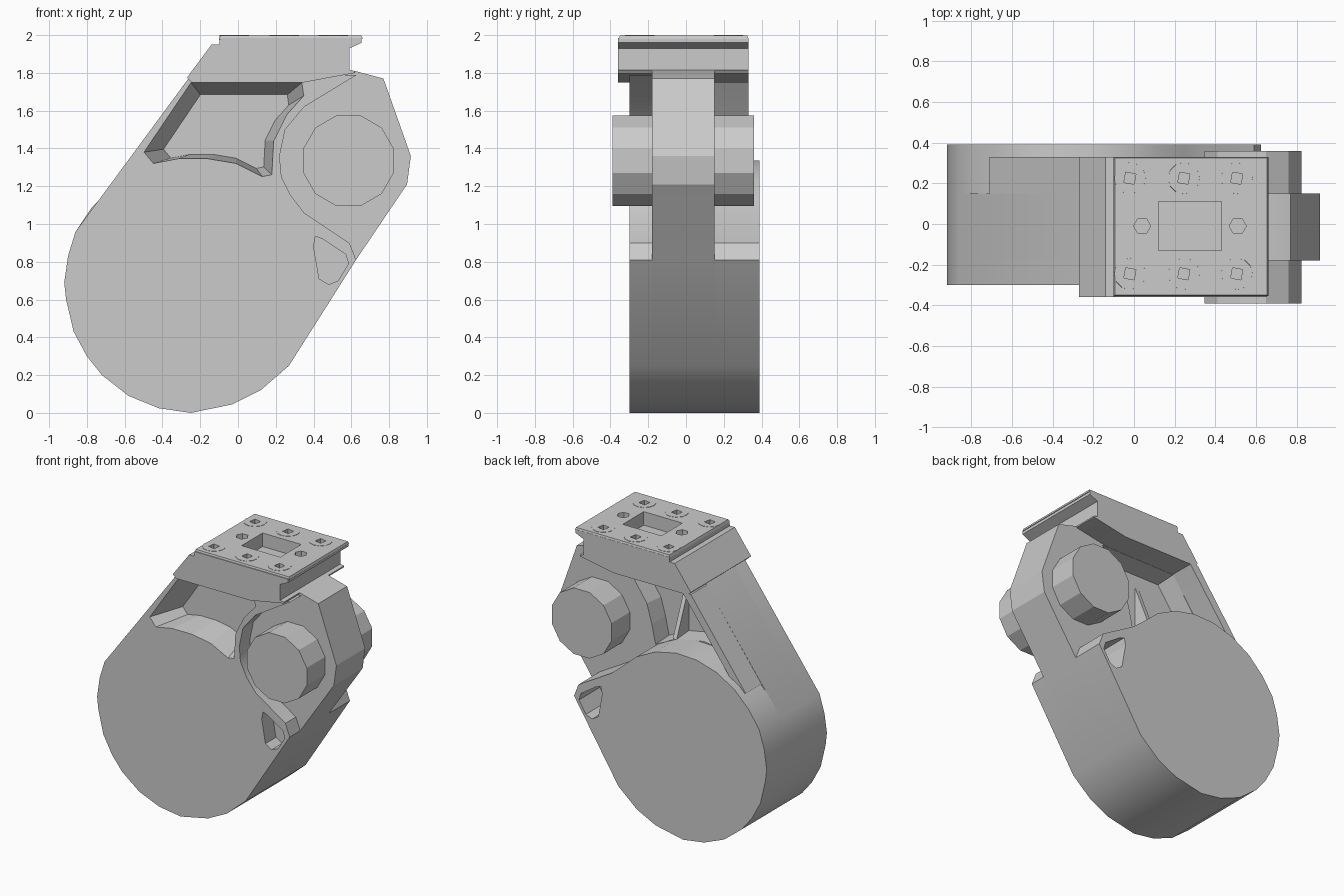
import bpy, bmesh
from math import sin, cos, pi, radians
from mathutils import Vector

if "Cube" in bpy.data.objects:
    bpy.data.objects.remove(bpy.data.objects["Cube"])


def finish(name, bm, smooth=True):
    bmesh.ops.recalc_face_normals(bm, faces=bm.faces)
    me = bpy.data.meshes.new(name)
    bm.to_mesh(me)
    bm.free()
    ob = bpy.data.objects.new(name, me)
    bpy.context.collection.objects.link(ob)
    bpy.ops.object.select_all(action='DESELECT')
    ob.select_set(True)
    bpy.context.view_layer.objects.active = ob
    if smooth:
        bpy.ops.object.shade_smooth_by_angle(angle=radians(24))
    return ob


def prism(name, pts, a, b, axis='Y', end_scale=1.0, smooth=True):
    """Extrude a profile from a to b; the b end may be scaled about its middle."""
    bm = bmesh.new()
    mid = sum((Vector(p) for p in pts), Vector((0, 0))) / len(pts)
    rings = []
    for d, s in ((a, 1.0), (b, end_scale)):
        ring = []
        for p in pts:
            u, v = mid + (Vector(p) - mid) * s
            ring.append(bm.verts.new((u, d, v) if axis == 'Y' else (u, v, d)))
        rings.append(ring)
        bm.faces.new(ring)
    n = len(pts)
    for i in range(n):
        j = (i + 1) % n
        bm.faces.new((rings[0][i], rings[0][j], rings[1][j], rings[1][i]))
    return finish(name, bm, smooth)


def arc(cx, cy, r, a0, a1, n):
    return [(cx + r * cos(radians(a0 + (a1 - a0) * i / n)),
             cy + r * sin(radians(a0 + (a1 - a0) * i / n))) for i in range(n + 1)]


def ngon(cx, cy, r, n, turn=0.0):
    return arc(cx, cy, r, turn, turn + 360, n)[:-1]


def rect(x0, x1, y0, y1):
    return [(x0, y0), (x1, y0), (x1, y1), (x0, y1)]


def cut(targets, cutter):
    for ob in targets:
        bpy.context.view_layer.objects.active = ob
        m = ob.modifiers.new("cut", 'BOOLEAN')
        m.operation, m.solver, m.object = 'DIFFERENCE', 'EXACT', cutter
        # keep the cut ahead of any smoothing modifier
        ob.modifiers.move(len(ob.modifiers) - 1, 0)
        bpy.ops.object.modifier_apply(modifier=m.name)
    bpy.data.objects.remove(cutter, do_unlink=True)


# Shared outline of the lower rounded end, from left tangent to right corner
lower = [(-0.86, 0.96), (-0.90, 0.83), (-0.92, 0.69), (-0.91, 0.60), (-0.87, 0.43),
         (-0.80, 0.30), (-0.72, 0.20), (-0.58, 0.09), (-0.42, 0.025), (-0.25, 0.0),
         (-0.03, 0.045), (0.12, 0.12), (0.27, 0.25), (0.625, 0.81)]
relief = [(0.59, 0.90), (0.35, 1.06), (0.28, 1.15), (0.23, 1.25), (0.22, 1.36),
          (0.25, 1.50), (0.35, 1.62), (0.63, 1.79)]

# Central plate carrying the pin
core = prism("core_plate", [(-0.255, 1.78)] + lower +
             [(0.895, 1.21), (0.915, 1.36), (0.77, 1.77), (0.62, 1.81), (-0.23, 1.81)],
             -0.18, 0.15)

# Front cheek with a curved relief round the pin
front = prism("front_cheek", [(-0.255, 1.78)] + lower + relief + [(-0.25, 1.785)],
              -0.30, -0.18)

# Rear cheek: round top edge below an open pocket
rear = prism("rear_cheek", lower + [(0.59, 0.90), (0.33, 1.05)] +
             arc(-0.25, 0.67, 0.67, 42, 142, 7), 0.15, 0.39)

# Sloping side wall behind the rear pocket
prism("rear_side_wall", [(-0.71, 1.16), (-0.27, 1.76), (-0.20, 1.76),
                         (-0.57, 1.26), (-0.62, 1.15)], 0.15, 0.33)

# Front scooped pocket
scoop = [(-0.25, 1.75), (0.34, 1.75), (0.35, 1.68), (0.26, 1.58), (0.19, 1.44),
         (0.18, 1.26), (0.13, 1.25), (-0.01, 1.32), (-0.16, 1.345), (-0.32, 1.345),
         (-0.45, 1.32), (-0.50, 1.38)]
cut([front, core], prism("scoop_cutter", scoop, -0.305, -0.07, end_scale=0.78, smooth=False))

# Rear pocket in the central plate
back_pocket = [(-0.56, 1.265), (-0.40, 1.325), (-0.25, 1.345), (-0.02, 1.30), (0.14, 1.22),
               (0.17, 1.36), (0.21, 1.50), (0.32, 1.66), (0.40, 1.75), (-0.21, 1.75)]
cut([core], prism("pocket_cutter", back_pocket, 0.16, 0.01, end_scale=0.93, smooth=False))

# Thin rib inside the rear pocket
bm = bmesh.new()
tri = [[bm.verts.new((x, y, z)) for y, z in ((0.0, 1.28), (0.15, 1.30), (0.0, 1.66))]
       for x in (-0.03, 0.0)]
for t in tri:
    bm.faces.new(t)
for i in range(3):
    j = (i + 1) % 3
    bm.faces.new((tri[0][i], tri[0][j], tri[1][j], tri[1][i]))
finish("pocket_rib", bm, False)

# Small lightening holes near the right corner
hole = [(0.40, 0.88), (0.41, 0.935), (0.45, 0.92), (0.57, 0.84), (0.585, 0.79),
        (0.53, 0.70), (0.48, 0.68), (0.43, 0.71)]
cut([front], prism("hole_cutter", hole, -0.31, -0.17, smooth=False))
cut([rear], prism("hole_cutter", hole, 0.14, 0.40, smooth=False))

# Pivot pin
prism("pivot_pin", ngon(0.585, 1.335, 0.248, 12, 15), -0.39, 0.36)

# Mounting block with undercut on the right side
block = prism("mounting_block",
              [(-0.27, 1.775), (-0.245, 1.75), (0.35, 1.75), (0.62, 1.80), (0.62, 1.81),
               (0.59, 1.815), (0.59, 1.93), (0.655, 1.96), (0.655, 1.985), (-0.095, 1.985),
               (-0.10, 1.95), (-0.14, 1.95)], -0.36, 0.33)

# Top plate with slightly bevelled rim
plate = prism("top_plate", rect(-0.10, 0.66, -0.355, 0.33), 1.98, 1.998, 'Z', 0.985, False)

# Rectangular recess and two locating holes
cut([block, plate], prism("recess_cutter", rect(0.12, 0.43, -0.13, 0.11), 1.90, 2.05, 'Z',
                          smooth=False))
for x in (0.04, 0.51):
    cut([block, plate], prism("locating_cutter", ngon(x, -0.01, 0.042, 6), 1.90, 2.05, 'Z',
                              smooth=False))

# Six socket-head bolts
for i, x in enumerate((-0.02, 0.245, 0.505)):
    for j, y in enumerate((-0.245, 0.225)):
        bolt = prism("bolt_%d" % (i * 2 + j + 1), ngon(x, y, 0.08, 12), 1.975, 2.0, 'Z',
                     0.97, False)
        socket = prism("socket_cutter", ngon(x, y, 0.036, 4, 35), 1.94, 2.05, 'Z', smooth=False)
        cut([bolt, plate, block], socket)
